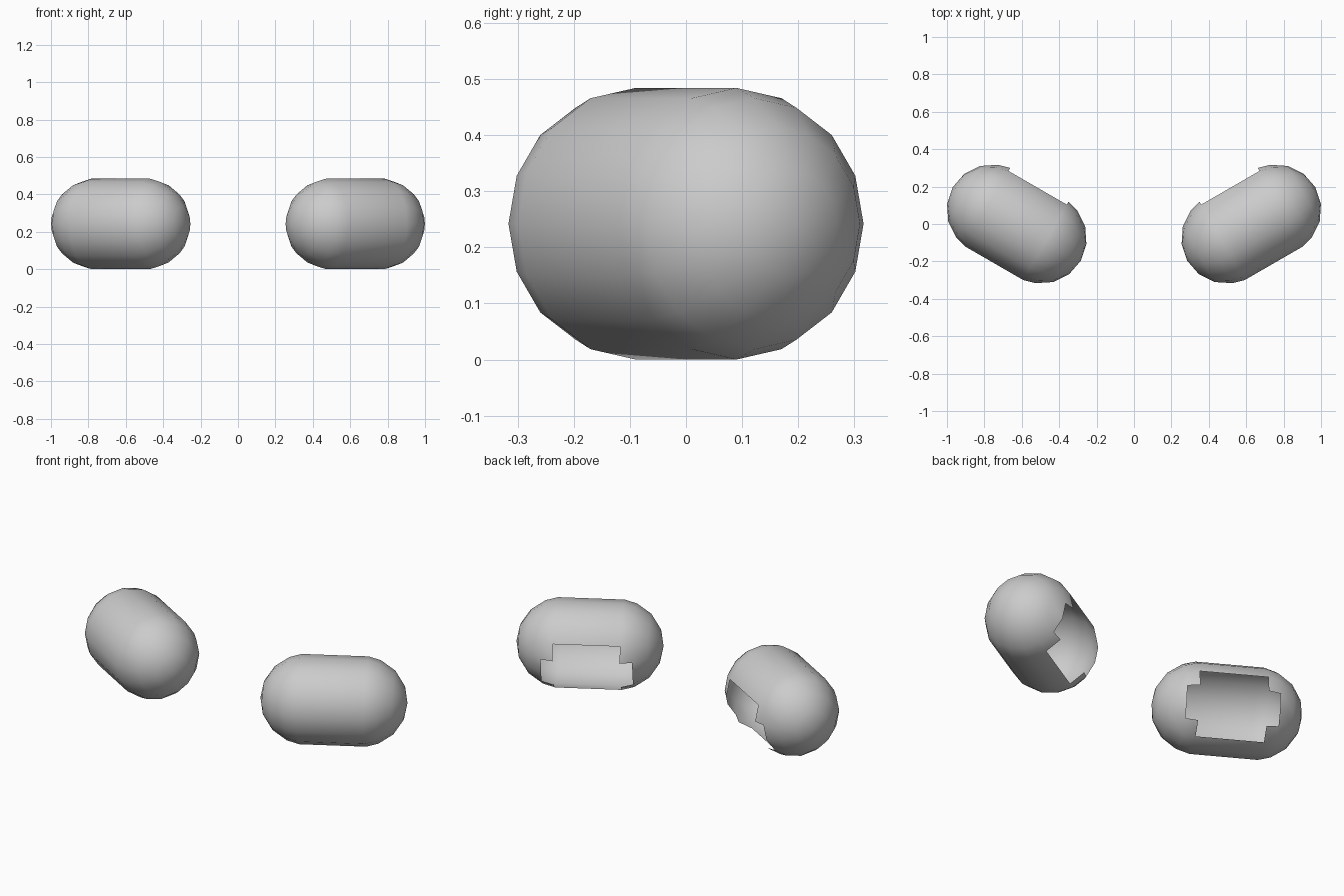
import bpy, bmesh, math
from mathutils import Matrix

if "Cube" in bpy.data.objects:
    bpy.data.objects.remove(bpy.data.objects["Cube"])

R, HALF, CAP, SEG = 0.242, 0.18, 0.153, 16   # radius, barrel half length, cap centre, sides
STEP = 2 * math.pi / SEG

# half profile: barrel rim, then the rings of the rounded cap (distance along axis, radius)
half = [(HALF, R)] + [(CAP + R * math.sin(i * STEP), R * math.cos(i * STEP)) for i in (1, 2, 3)]
profile = [(-a, r) for a, r in reversed(half)] + half
TIP = CAP + R


def capsule(name, side):
    bm = bmesh.new()
    rings = [[bm.verts.new((a, r * math.cos(k * STEP), r * math.sin(k * STEP)))
              for k in range(SEG)] for a, r in profile]

    # open panel at the lower back: wide over the barrel, narrower over the first cap rings
    n = len(rings)
    gaps = {3: {0, 15, 14, 13}, 2: {15, 14}, 4: {15, 14}}
    for i in range(n - 1):
        for k in range(SEG):
            if k in gaps.get(i, ()):
                continue
            j = (k + 1) % SEG
            bm.faces.new((rings[i][k], rings[i][j], rings[i + 1][j], rings[i + 1][k]))

    # rounded end tips
    for ring, x in ((rings[0], -TIP), (rings[-1], TIP)):
        tip = bm.verts.new((x, 0, 0))
        for k in range(SEG):
            bm.faces.new((ring[k], ring[(k + 1) % SEG], tip))
    bmesh.ops.recalc_face_normals(bm, faces=bm.faces)
    f = max(bm.faces, key=lambda q: q.calc_center_median().z)
    f.normal_update()
    if f.normal.z < 0:
        bmesh.ops.reverse_faces(bm, faces=bm.faces)

    # turn the capsule so its end toes in, then place it
    bm.transform(Matrix.Rotation(math.radians(30 * side), 4, 'Z'))
    for face in bm.faces:
        face.smooth = True
    mesh = bpy.data.meshes.new(name)
    bm.to_mesh(mesh)
    bm.free()
    ob = bpy.data.objects.new(name, mesh)
    ob.location = (0.627 * side, 0, R)
    bpy.context.collection.objects.link(ob)


capsule("right_capsule", 1)
capsule("left_capsule", -1)
